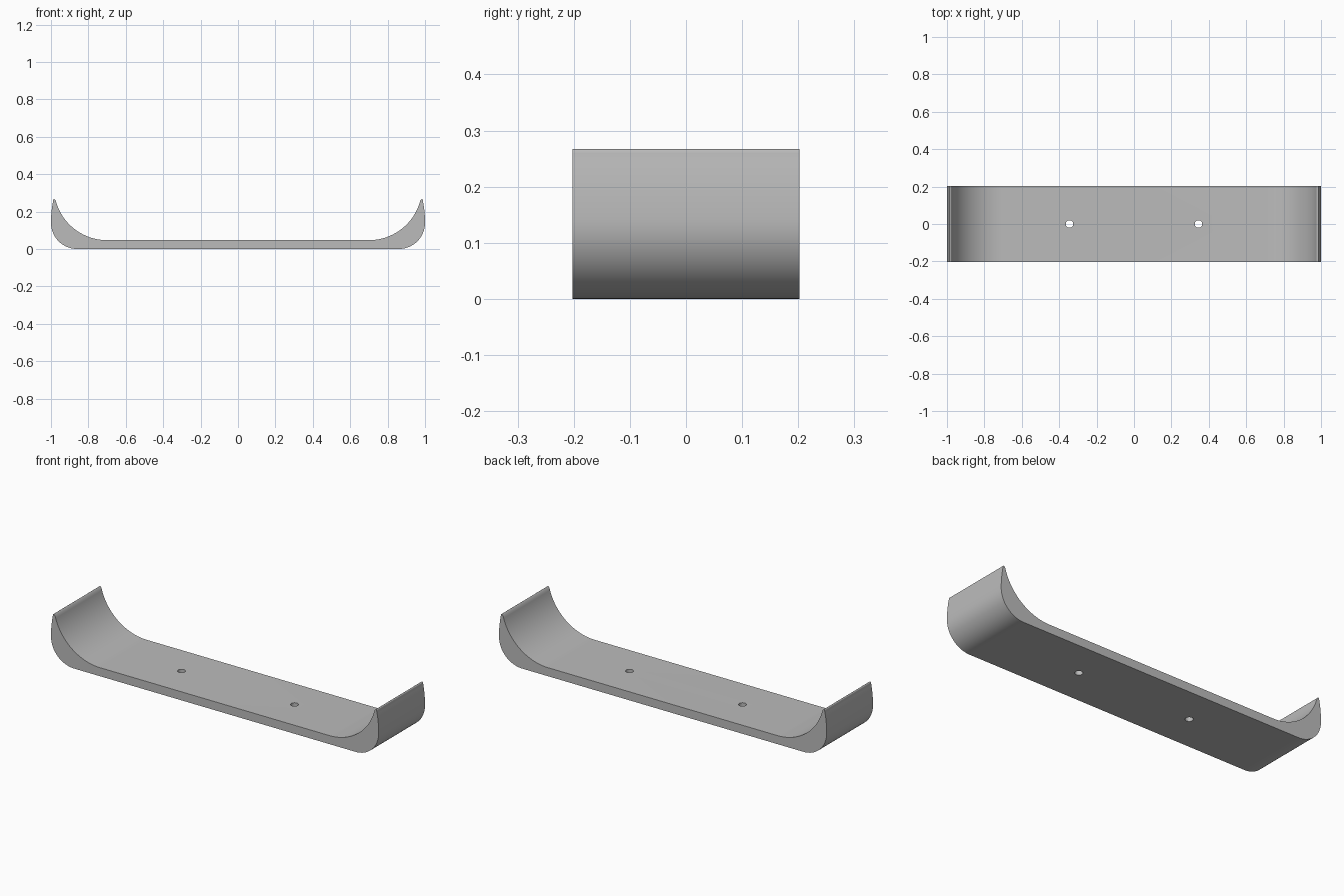
import bpy
import bmesh
from math import cos, sin, radians

cube = bpy.data.objects.get("Cube")
if cube:
    bpy.data.objects.remove(cube, do_unlink=True)

DEPTH = 0.404
HOLE_X, HOLE_RADIUS = 0.345, 0.02

grey = bpy.data.materials.new("plain grey")
grey.use_nodes = True
grey.diffuse_color = (0.5, 0.5, 0.5, 1)
grey.node_tree.nodes["Principled BSDF"].inputs["Base Color"].default_value = (0.5, 0.5, 0.5, 1)


def arc(cx, cz, r, start, end, steps):
    """Points on a circle in the XZ plane, angles in degrees."""
    angles = [radians(start + (end - start) * i / steps) for i in range(steps + 1)]
    return [(cx + r * cos(a), cz + r * sin(a)) for a in angles]


# Half profile: rounded outer corner, leaning wall, blunt tip, inner sweep
half = arc(0.86, 0.14, 0.14, -90, 0, 16)
half += arc(0.40, 0.14, 0.60, 1.5, 11.5, 8)
half += arc(0.983, 0.262, 0.005, 20, 160, 6)
half += arc(0.70, 0.331, 0.284, -14.5, -90, 28)
profile = half + [(-x, z) for x, z in reversed(half)]

# Curved tray, extruded front to back
bm = bmesh.new()
face = bm.faces.new([bm.verts.new((x, -DEPTH / 2, z)) for x, z in profile])
side = bmesh.ops.extrude_face_region(bm, geom=[face])
moved = [v for v in side["geom"] if isinstance(v, bmesh.types.BMVert)]
bmesh.ops.translate(bm, verts=moved, vec=(0, DEPTH, 0))
bmesh.ops.recalc_face_normals(bm, faces=bm.faces)
mesh = bpy.data.meshes.new("curved_tray")
bm.to_mesh(mesh)
bm.free()
mesh.materials.append(grey)
tray = bpy.data.objects.new("curved_tray", mesh)
bpy.context.collection.objects.link(tray)

# Two screw holes through the base
for name, sign in (("left", 1), ("right", -1)):
    bpy.ops.mesh.primitive_cylinder_add(vertices=32, radius=HOLE_RADIUS, depth=0.3,
                                        location=(sign * HOLE_X, 0, 0))
    cutter = bpy.context.object
    cutter.name = name + "_hole_cutter"
    cutter.data.materials.append(grey)
    cutter.hide_render = True
    cutter.hide_set(True)
    cut = tray.modifiers.new(name + "_hole", 'BOOLEAN')
    cut.operation = 'DIFFERENCE'
    cut.solver = 'EXACT'
    cut.object = cutter

# Bake the holes, then smooth the curved faces
bpy.ops.object.select_all(action='DESELECT')
tray.select_set(True)
bpy.context.view_layer.objects.active = tray
for modifier in list(tray.modifiers):
    helper = modifier.object
    bpy.ops.object.modifier_apply(modifier=modifier.name)
    bpy.data.objects.remove(helper, do_unlink=True)
bpy.ops.object.shade_smooth_by_angle(angle=radians(30))
